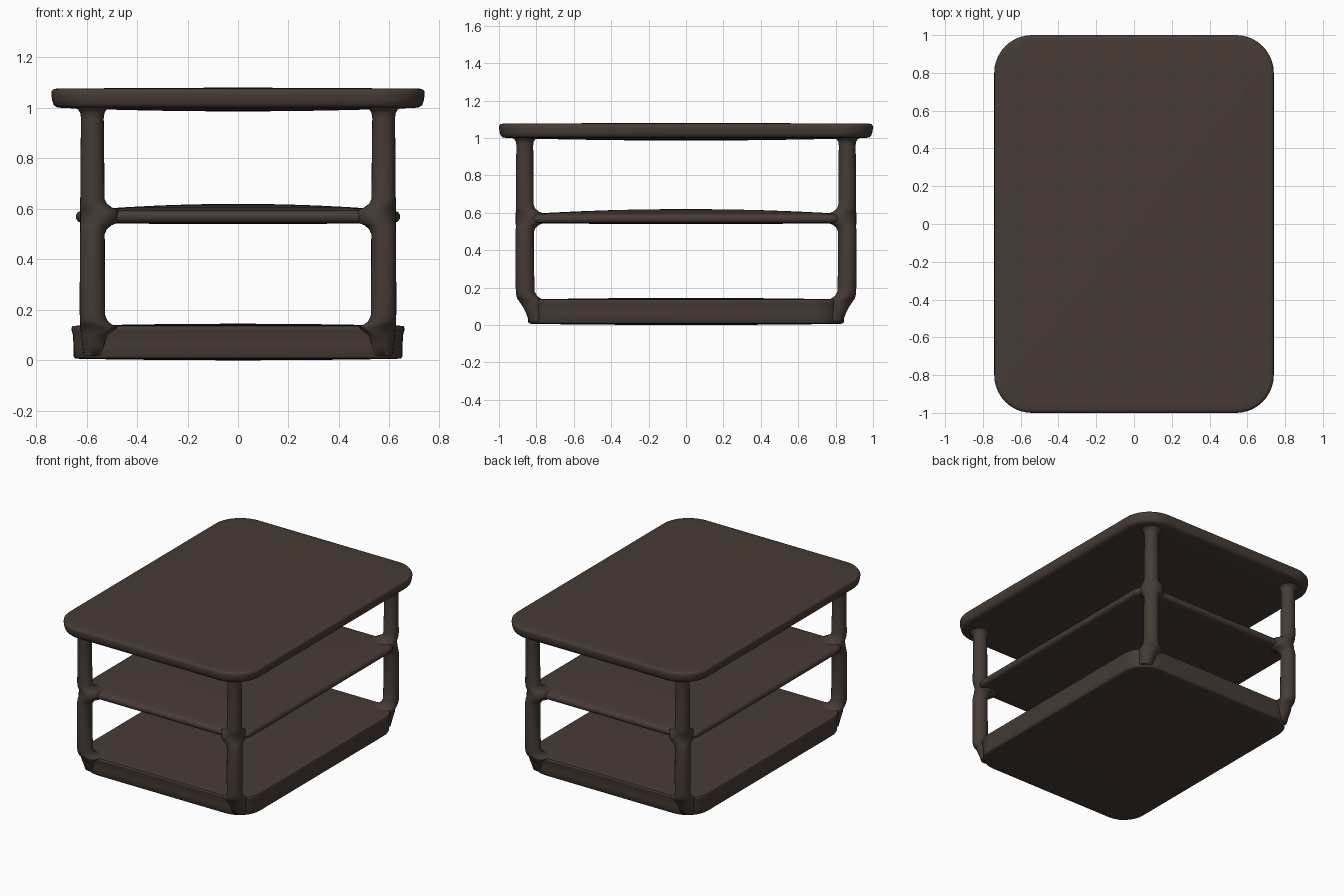
import bpy, bmesh, math

if "Cube" in bpy.data.objects:
    bpy.data.objects.remove(bpy.data.objects["Cube"])

wood = bpy.data.materials.new("dark brown")
wood.diffuse_color = (0.063, 0.044, 0.036, 1)
wood.use_nodes = True
wood.node_tree.nodes["Principled BSDF"].inputs["Base Color"].default_value = wood.diffuse_color


def loft(name, rings, angle=50):
    """Skin a list of closed rings, cap both ends."""
    bm = bmesh.new()
    loops = [[bm.verts.new(p) for p in ring] for ring in rings]
    n = len(loops[0])
    for a, b in zip(loops, loops[1:]):
        for i in range(n):
            j = (i + 1) % n
            bm.faces.new((a[i], a[j], b[j], b[i]))
    bm.faces.new(loops[0])
    bm.faces.new(loops[-1])
    bmesh.ops.recalc_face_normals(bm, faces=bm.faces)
    me = bpy.data.meshes.new(name)
    bm.to_mesh(me)
    bm.free()
    me.materials.append(wood)
    ob = bpy.data.objects.new(name, me)
    bpy.context.collection.objects.link(ob)
    bpy.ops.object.select_all(action='DESELECT')
    ob.select_set(True)
    bpy.context.view_layer.objects.active = ob
    bpy.ops.object.shade_smooth_by_angle(angle=math.radians(angle))
    return ob


def round_rect(hx, hy, r, z, s=1.0, steps=10):
    pts = []
    for k, (sx, sy) in enumerate([(1, 1), (-1, 1), (-1, -1), (1, -1)]):
        for i in range(steps + 1):
            a = math.pi / 2 * (k + i / steps)
            pts.append((s * (sx * (hx - r) + r * math.cos(a)),
                        s * (sy * (hy - r) + r * math.sin(a)), z))
    return pts


def slab(name, hx, hy, r, edge, low, high):
    """Rounded slab: edge is (inset, z) from bottom to top; low/high are the bulged centre heights."""
    scales = [0.05, 0.3, 0.5, 0.7, 0.85, 0.95]
    (i0, z0), (i1, z1) = edge[0], edge[-1]
    rings = [round_rect(hx - i0, hy - i0, r - i0, low + (z0 - low) * s * s, s) for s in scales]
    rings += [round_rect(hx - i, hy - i, r - i, z) for i, z in edge]
    rings += [round_rect(hx - i1, hy - i1, r - i1, high + (z1 - high) * s * s, s)
              for s in reversed(scales)]
    return loft(name, rings)


# Table top
slab("table_top", 0.74, 1.0, 0.20,
     [(0.04, 1.0), (0.02, 1.003), (0.01, 1.012), (0.004, 1.03), (0, 1.055),
      (0.002, 1.066), (0.008, 1.073), (0.02, 1.076)], 0.986, 1.08)
# Middle shelf
slab("middle_shelf", 0.642, 0.86, 0.11,
     [(0.02, 0.545), (0.008, 0.55), (0, 0.562), (0, 0.575), (0.008, 0.588), (0.025, 0.594)],
     0.539, 0.62)
# Base tray, slightly flared at its upper rim
slab("base", 0.66, 0.852, 0.17,
     [(0.03, 0.006), (0.014, 0.008), (0.008, 0.016), (0.008, 0.06), (0.006, 0.10),
      (0.001, 0.118), (0, 0.128), (0.004, 0.135), (0.02, 0.137)], 0.0, 0.145)

# Corner legs: (z, radius, inward x shift, inward y shift), flared where they meet the boards
leg = [(0.02, 0.045, 0.01, 0.068), (0.06, 0.05, 0.01, 0.058), (0.10, 0.055, 0.01, 0.043),
       (0.13, 0.078, 0.03, 0.046), (0.14, 0.064, 0.016, 0.024), (0.155, 0.055, 0.006, 0.010),
       (0.18, 0.050, 0, 0.002), (0.30, 0.050, 0, 0), (0.50, 0.049, 0, 0),
       (0.52, 0.053, 0.005, 0.005), (0.535, 0.062, 0.014, 0.014), (0.545, 0.075, 0.026, 0.026),
       (0.595, 0.077, 0.028, 0.028), (0.605, 0.063, 0.015, 0.015), (0.62, 0.053, 0.005, 0.005),
       (0.64, 0.048, 0, 0), (0.80, 0.047, 0, 0), (0.96, 0.045, 0, 0),
       (0.98, 0.048, 0, 0), (0.993, 0.056, 0, 0), (1.003, 0.075, 0, 0), (1.02, 0.075, 0, 0)]
N = 24
for sy, yname in ((-1, "front"), (1, "back")):
    for sx, xname in ((-1, "left"), (1, "right")):
        rings = [[(sx * (0.577 - dx + r * math.cos(2 * math.pi * i / N)),
                   sy * (0.862 - dy + r * math.sin(2 * math.pi * i / N)), z) for i in range(N)]
                 for z, r, dx, dy in leg]
        loft(f"{yname}_{xname}_leg", rings, 70)
